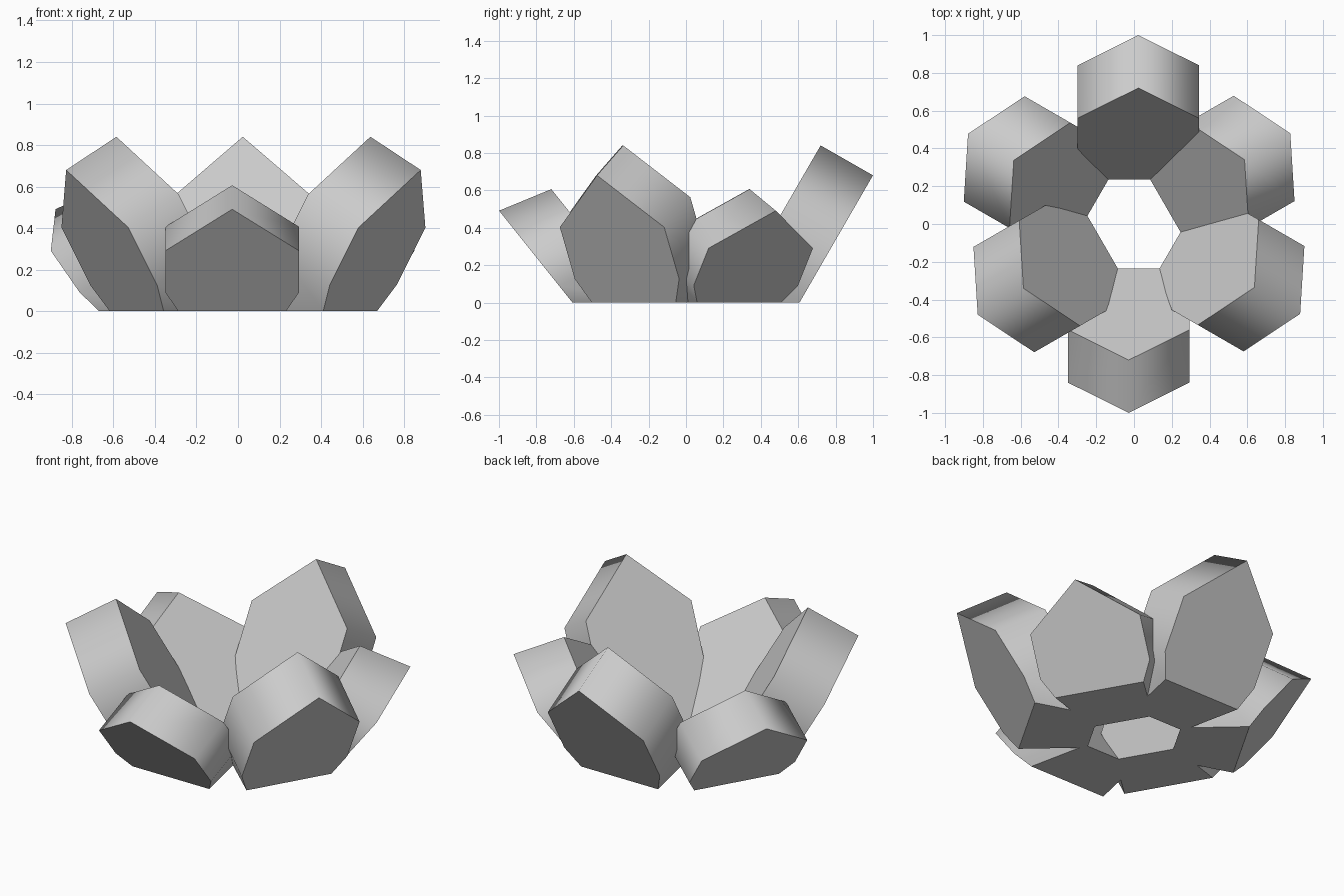
import bpy, bmesh, math

if "Cube" in bpy.data.objects:
    bpy.data.objects.remove(bpy.data.objects["Cube"])

SLOPE = math.tan(math.radians(30))   # outward lean of every petal


def outline(peak, base_r):
    """Pointed petal face cut off at the ground, as (radius, side, height)."""
    half, step = 0.322, 0.277
    foot = half - 0.5 * (peak - 2 * step)
    pts = [(foot, 0), (half, peak - 2 * step), (half, peak - step), (0, peak)]
    pts += [(-s, h) for s, h in reversed(pts[:3])]
    return [(base_r + SLOPE * h, s, h) for s, h in pts]


def petal(name, angle, radial, side, height):
    a = math.radians(angle)
    c, s = math.cos(a), math.sin(a)

    def place(bm, p):
        r, t, z = p[0] + radial, p[1] + side, p[2] * height
        return bm.verts.new((r * c - t * s, r * s + t * c, z))

    bm = bmesh.new()
    inner = [place(bm, p) for p in outline(0.84, 0.235)]
    outer = [place(bm, p) for p in outline(0.68, 0.607)]
    caps = [bm.faces.new(inner), bm.faces.new(outer)]
    n = len(inner)
    for i in range(n):
        j = (i + 1) % n
        f = bm.faces.new((inner[i], inner[j], outer[j], outer[i]))
        f.smooth = i < n - 1          # soft rim, flat ground face
        if i == n - 1:
            caps.append(f)
    # crisp edges around the flat faces
    for f in caps:
        for e in f.edges:
            e.smooth = False
    bmesh.ops.recalc_face_normals(bm, faces=bm.faces)
    me = bpy.data.meshes.new(name)
    bm.to_mesh(me)
    bm.free()
    bpy.context.collection.objects.link(bpy.data.objects.new(name, me))


# Ring of alternating tall and short petals: angle, radial and sideways shift
SHORT = 0.722
petal("tall_petal_back", 90, 0, -0.023, 1)
petal("tall_petal_left", 210, -0.043, 0.002, 1)
petal("tall_petal_right", 330, 0, 0.028, 1)
petal("short_petal_front", 270, 0, -0.028, SHORT)
petal("short_petal_right", 30, -0.043, 0.002, SHORT)
petal("short_petal_left", 150, 0, 0.026, SHORT)
